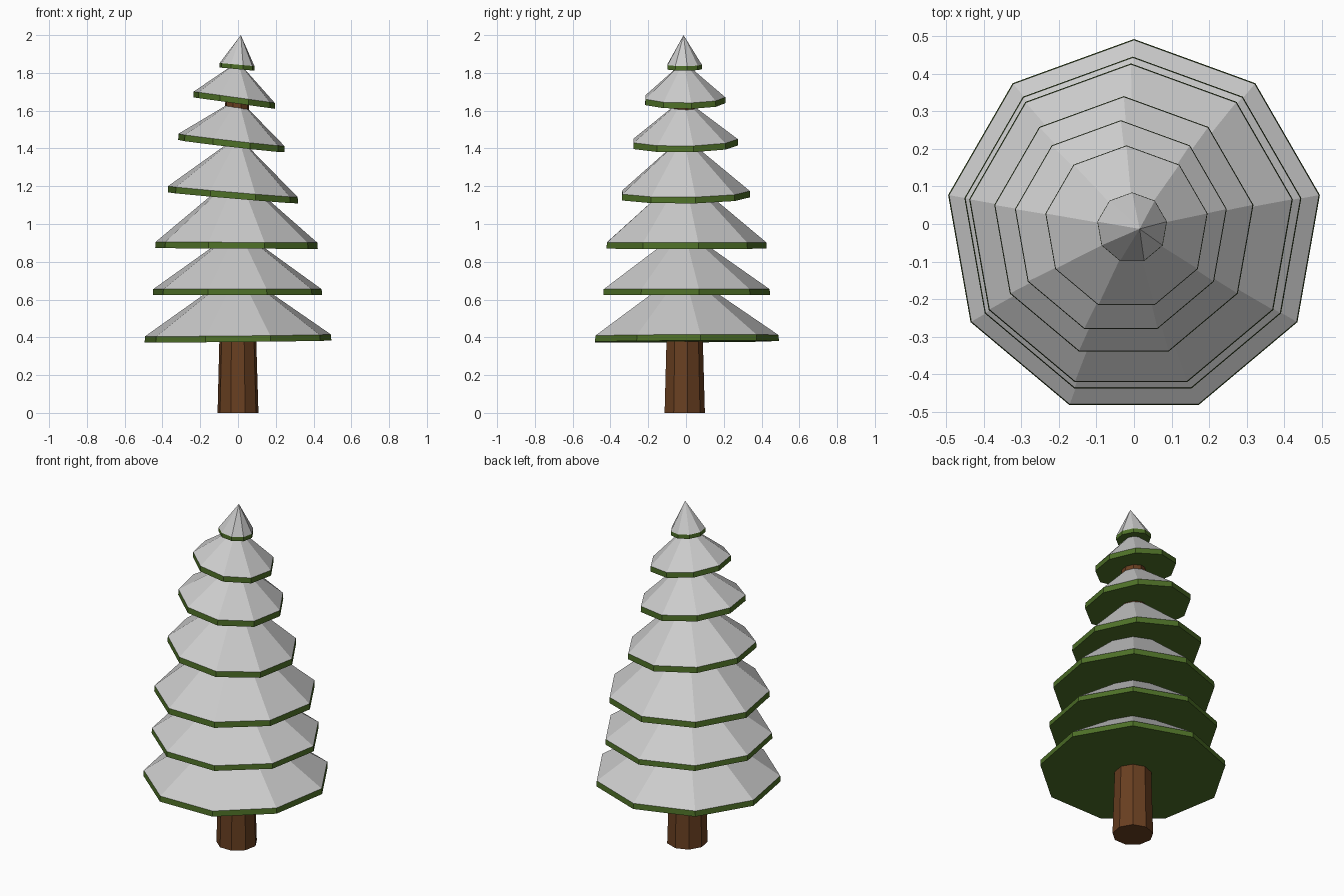
import bpy, math

if "Cube" in bpy.data.objects:
    bpy.data.objects.remove(bpy.data.objects["Cube"])

SIDES = 9
CY = -0.01      # shared centre line in y


def material(name, rgb):
    m = bpy.data.materials.new(name)
    m.diffuse_color = (*rgb, 1)
    m.use_nodes = True
    m.node_tree.nodes["Principled BSDF"].inputs["Base Color"].default_value = m.diffuse_color
    return m


green = material("needle_green", (0.075, 0.16, 0.02))
brown = material("bark_brown", (0.14, 0.05, 0.015))


def ring(cx, r, z, slope_x=0.0, slope_y=0.0):
    """Nine-sided ring with one corner at the back, tilted by slopes."""
    pts = []
    for i in range(SIDES):
        a = math.pi / 2 + i * math.tau / SIDES
        x, y = r * math.cos(a), r * math.sin(a)
        pts.append((cx + x, CY + y, z + slope_x * x + slope_y * y))
    return pts


def make(name, verts, faces, mat=None):
    me = bpy.data.meshes.new(name)
    me.from_pydata(verts, [], faces)
    me.update()
    if mat:
        me.materials.append(mat)
    ob = bpy.data.objects.new(name, me)
    bpy.context.collection.objects.link(ob)
    return ob


N = range(SIDES)
band = [(i, (i + 1) % SIDES, SIDES + (i + 1) % SIDES, SIDES + i) for i in N]
bottom_cap = tuple(reversed(N))
top_cap = tuple(SIDES + i for i in N)

# Tapered trunk
make("trunk", ring(0, 0.11, 0) + ring(-0.005, 0.062, 1.70),
     band + [bottom_cap, top_cap], brown)

# Tiers: centre x, radius, rim bottom z, rim thickness, apex x, apex z, slopes
tiers = [
    (0.000, 0.502, 0.378, 0.032, 0.000, 0.755, 0.010, 0.005),
    (-0.003, 0.455, 0.625, 0.030, 0.000, 0.975, 0.000, 0.000),
    (-0.008, 0.437, 0.870, 0.033, 0.000, 1.270, -0.005, 0.000),
    (-0.027, 0.350, 1.138, 0.033, 0.000, 1.465, -0.085, 0.010),
    (-0.035, 0.286, 1.412, 0.033, 0.000, 1.665, -0.115, 0.015),
    (-0.020, 0.219, 1.640, 0.031, 0.000, 1.860, -0.140, 0.000),
    (-0.005, 0.094, 1.820, 0.024, 0.015, 2.000, -0.090, 0.000),
]

for n, (cx, r, z, t, ax, az, sx, sy) in enumerate(tiers, 1):
    low = ring(cx, r, z, sx, sy)
    high = ring(cx, r * 0.995, z + t, sx, sy)
    # Green rim and underside
    make(f"branch_tier_{n}", low + high, band + [bottom_cap], green)
    # Snow cone on top
    make(f"snow_tier_{n}", high + [(ax, CY - 0.003, az)],
         [(i, (i + 1) % SIDES, SIDES) for i in N])
